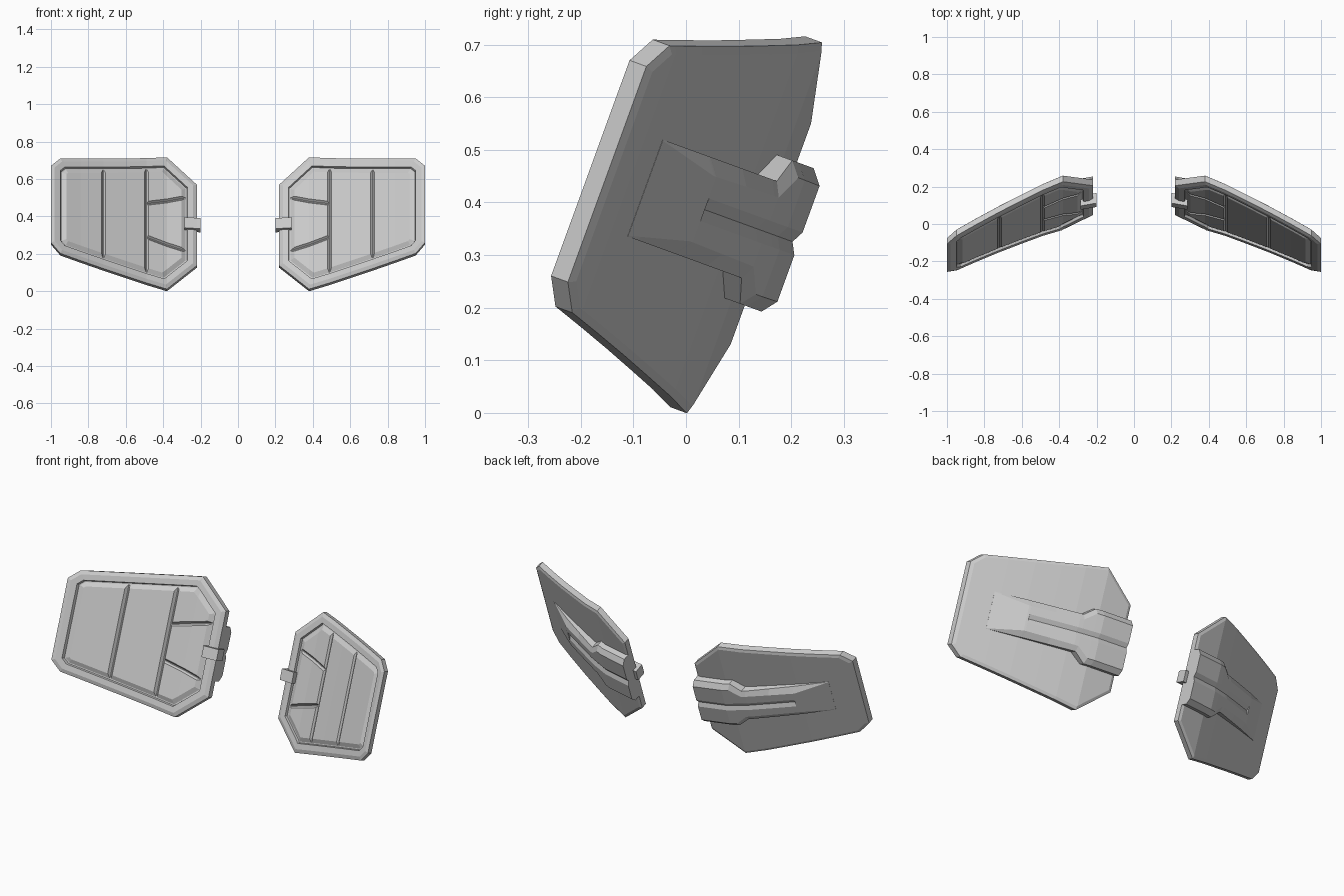
import bpy, bmesh, math
from mathutils import Vector

if "Cube" in bpy.data.objects:
    bpy.data.objects.remove(bpy.data.objects["Cube"])

C, S = math.cos(math.radians(20)), math.sin(math.radians(20))
MID = 0.375  # height of the panel's symmetry line along its slope
# curve of the back surface: (x, depth)
CURVE = [(0.15, .048), (0.22, .038), (0.38, .008), (0.49, -.034), (0.60, -.085),
         (0.72, -.142), (0.84, -.203), (0.93, -.251), (1.0, -.290)]


def depth(x):
    for (x0, d0), (x1, d1) in zip(CURVE, CURVE[1:]):
        if x <= x1 or x1 == 1.0:
            return d0 + (d1 - d0) * (x - x0) / (x1 - x0)


def add_mirror(ob):
    ob.modifiers.new("mirror", 'MIRROR').use_mirror_merge = False


def finish(name, bm, mirror=True):
    """Cut the flat part at the curve stations, bend it, lean it back 20 degrees."""
    for x, _ in CURVE[1:-1]:
        bmesh.ops.bisect_plane(bm, geom=bm.verts[:] + bm.edges[:] + bm.faces[:],
                               plane_co=(x, 0, 0), plane_no=(1, 0, 0), dist=1e-4)
    for v in bm.verts:
        x, h, s = v.co
        d = depth(x) - h
        v.co = (x, d * C + s * S, s * C - d * S)
    bmesh.ops.recalc_face_normals(bm, faces=bm.faces[:])
    me = bpy.data.meshes.new(name)
    bm.to_mesh(me)
    bm.free()
    ob = bpy.data.objects.new(name, me)
    bpy.context.collection.objects.link(ob)
    if mirror:
        add_mirror(ob)
    return ob


def loft(bm, rings):
    """Closed solid through rings of equal point count; points are (x, height, slope)."""
    vs = [[bm.verts.new(p) for p in r] for r in rings]
    n = len(vs[0])
    for a, b in zip(vs, vs[1:]):
        for i in range(n):
            j = (i + 1) % n
            bm.faces.new((a[i], a[j], b[j], b[i]))
    bm.faces.new(vs[0][::-1])
    bm.faces.new(vs[-1])


def box(bm, x0, x1, half, h0, h1):
    """Block across the panel's symmetry line."""
    base = [(x0, MID - half), (x1, MID - half), (x1, MID + half), (x0, MID + half)]
    loft(bm, [[(x, h, s) for x, s in base] for h in (h0, h1)])


def inset(pts, off):
    """Offset a convex counter-clockwise outline inwards."""
    out = []
    for i, b in enumerate(pts):
        a, c = pts[i - 1], pts[(i + 1) % len(pts)]
        e, f = (b - a).normalized(), (c - b).normalized()
        n, m = Vector((-e.y, e.x)), Vector((-f.y, f.x))
        out.append(b + (n + m) * off / (1 + n.dot(m)))
    return out


def clip(pts, p, n, gap):
    """Keep the part of a polygon lying at least gap beyond the line through p."""
    p, n = Vector(p), Vector(n).normalized()
    out = []
    for i, b in enumerate(pts):
        a = pts[i - 1]
        da, db = (a - p).dot(n) - gap, (b - p).dot(n) - gap
        if (da < 0) != (db < 0):
            out.append(a + (b - a) * da / (da - db))
        if db >= 0:
            out.append(b)
    return out


# curved shield panel: chamfered back edge and stepped front rim
lower = [(0.22, -.23), (0.38, -.375), (0.95, -.27), (1.0, -.218)]
outline = [Vector((x, MID + s)) for x, s in lower]
outline += [Vector((x, MID - s)) for x, s in reversed(lower)]
rim = [(.015, 0), (0, .006), (0, .040), (.020, .049), (.050, .049), (.054, .034), (.064, .034)]
bm = bmesh.new()
loft(bm, [[(p.x, h, p.y) for p in inset(outline, o)] for o, h in rim])
panel = finish("shield_panel", bm, mirror=False)

# notch in the inner rim where the clip sits
bm = bmesh.new()
box(bm, .17, .277, .043, .020, .12)
cutter = finish("notch_cutter", bm, mirror=False)
m = panel.modifiers.new("notch", 'BOOLEAN')
m.operation = 'DIFFERENCE'
m.solver = 'EXACT'
m.object = cutter
graph = bpy.context.evaluated_depsgraph_get()
graph.update()
cut_mesh = bpy.data.meshes.new_from_object(panel.evaluated_get(graph))
panel.modifiers.clear()
panel.data = cut_mesh
bpy.data.objects.remove(cutter)
add_mirror(panel)

# raised pads on the front, separated by narrow grooves
up = ((.49, MID + .095), (.055, .207))    # slanted groove lines: point, upward normal
down = ((.49, MID - .095), (.055, -.207))
RIGHT, LEFT = (1, 0), (-1, 0)
flip = lambda line: (line[0], (-line[1][0], -line[1][1]))
first = ((.49, 0), LEFT)
pads = [[((.72, 0), RIGHT)], [((.72, 0), LEFT), ((.49, 0), RIGHT)],
        [first, up], [first, flip(up), flip(down)], [first, down]]
bm = bmesh.new()
for lines in pads:
    rings = []
    for off, gap, h in ((.060, .002, .025), (.060, .002, .034), (.082, .011, .047)):
        poly = inset(outline, off)
        for p, n in lines:
            poly = clip(poly, p, n, gap)
        rings.append([(q.x, h, q.y) for q in poly])
    loft(bm, rings)
finish("front_pads", bm)

# clip on the inner edge
bm = bmesh.new()
box(bm, .20, .285, .03, .012, .070)
finish("edge_clip", bm)

# raised back arm with a V groove: (x, half width, top half width, wall, top, groove depth)
G = .023
sections = [(.87, .098, .096, 0, .0005, 0), (.725, .098, .066, .016, .040, 0),
            (.715, .098, .066, .017, .041, 0), (.714, .098, .066, .017, .041, .012),
            (.47, .098, .070, .038, .052, .012), (.415, .145, .118, .031, .053, .012),
            (.22, .145, .117, .031, .053, .012)]
bm = bmesh.new()
rings = []
for x, w, tw, wall, top, g in sections:
    half = [(w, .006), (w, -wall), (tw, -top), (G, -top)]
    ring = half + [(0, g - top)] + [(-a, h) for a, h in reversed(half)]
    rings.append([(x, h, MID + a) for a, h in ring])
loft(bm, rings)
finish("back_arm", bm)
